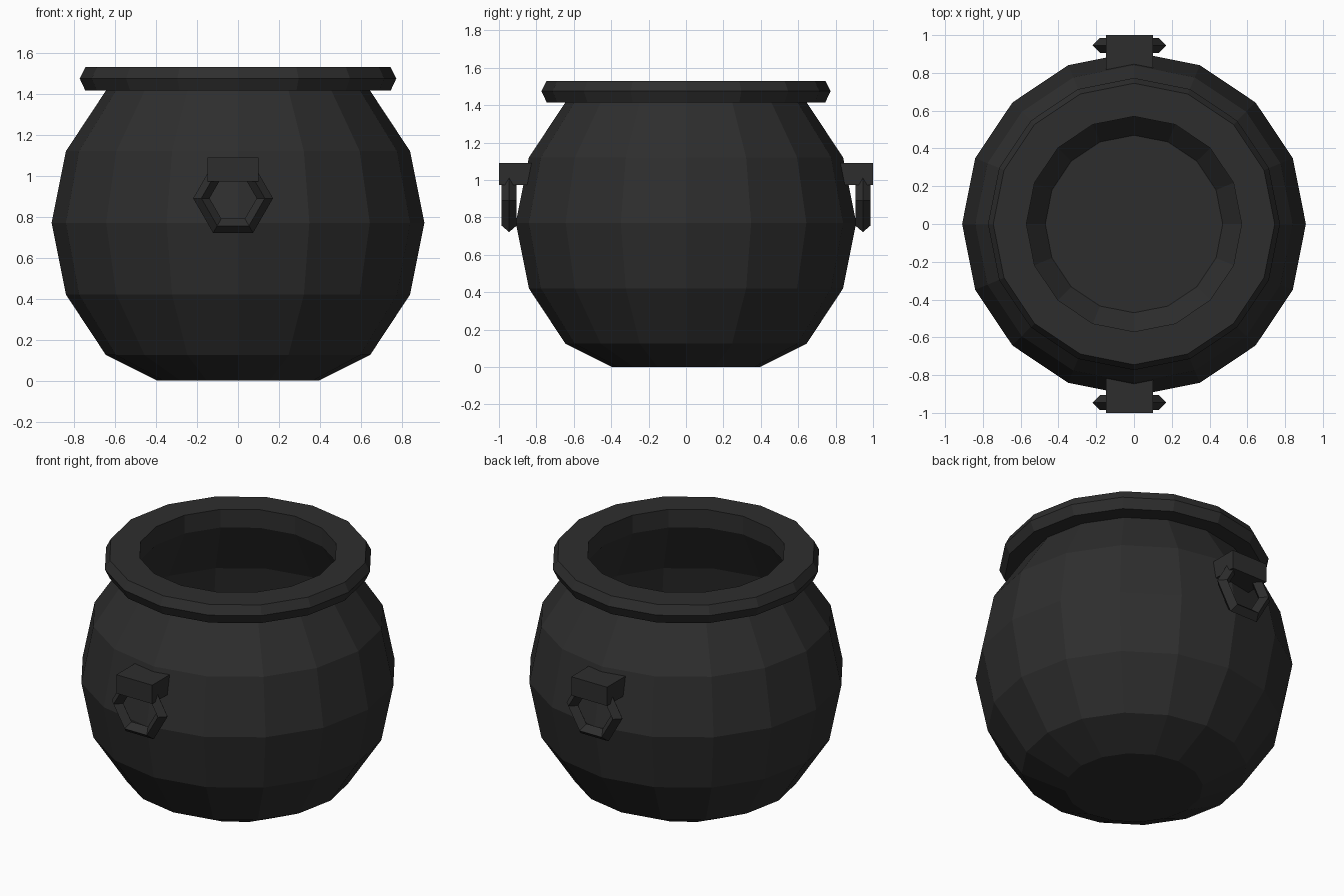
import bpy, bmesh, math
from mathutils import Matrix

if "Cube" in bpy.data.objects:
    bpy.data.objects.remove(bpy.data.objects["Cube"])

iron = bpy.data.materials.new("dark iron")
iron.diffuse_color = (0.027, 0.027, 0.027, 1)
iron.use_nodes = True
iron.node_tree.nodes["Principled BSDF"].inputs["Base Color"].default_value = iron.diffuse_color


def finish(bm, name):
    bmesh.ops.recalc_face_normals(bm, faces=bm.faces[:])
    me = bpy.data.meshes.new(name)
    bm.to_mesh(me)
    bm.free()
    me.materials.append(iron)
    ob = bpy.data.objects.new(name, me)
    bpy.context.collection.objects.link(ob)
    return ob


def lathe(name, profile, sides, closed, matrix=Matrix()):
    """Revolve (radius, z) points; open profiles get both ends capped."""
    bm = bmesh.new()
    rings = []
    for r, z in profile:
        rings.append([bm.verts.new((r * math.cos(a), r * math.sin(a), z))
                      for a in (2 * math.pi * i / sides for i in range(sides))])
    n = len(rings)
    for k in range(n if closed else n - 1):
        a, b = rings[k], rings[(k + 1) % n]
        for i in range(sides):
            j = (i + 1) % sides
            bm.faces.new((a[i], a[j], b[j], b[i]))
    if not closed:
        bm.faces.new(rings[0])
        bm.faces.new(rings[-1])
    bm.transform(matrix)
    return finish(bm, name)


# Pot: outer skin from the base up, then the hollow inside down to its floor
lathe("pot_body", [(0.395, 0), (0.645, 0.125), (0.84, 0.42), (0.91, 0.77),
                   (0.84, 1.12), (0.645, 1.415), (0.57, 1.415), (0.74, 1.08),
                   (0.80, 0.77), (0.74, 0.46), (0.47, 0.12)], 16, False)

# Thick rim with a bevelled outer edge
lathe("rim", [(0.57, 1.53), (0.745, 1.53), (0.773, 1.475),
              (0.745, 1.415), (0.57, 1.415)], 16, True)

# Lug and hanging hexagonal ring on the front and back
X = -0.024
for side, s in (("front", -1), ("back", 1)):
    bm = bmesh.new()
    bmesh.ops.create_cube(bm, size=1, matrix=Matrix.Translation((X, s * 0.905, 1.031))
                          @ Matrix.Diagonal((0.25, 0.19, 0.118, 1)))
    finish(bm, side + "_lug")
    lathe(side + "_ring", [(0.195, 0), (0.155, 0.04), (0.115, 0), (0.155, -0.04)], 6, True,
          Matrix.Translation((X, s * 0.946, 0.89)) @ Matrix.Rotation(math.pi / 2, 4, 'X'))
